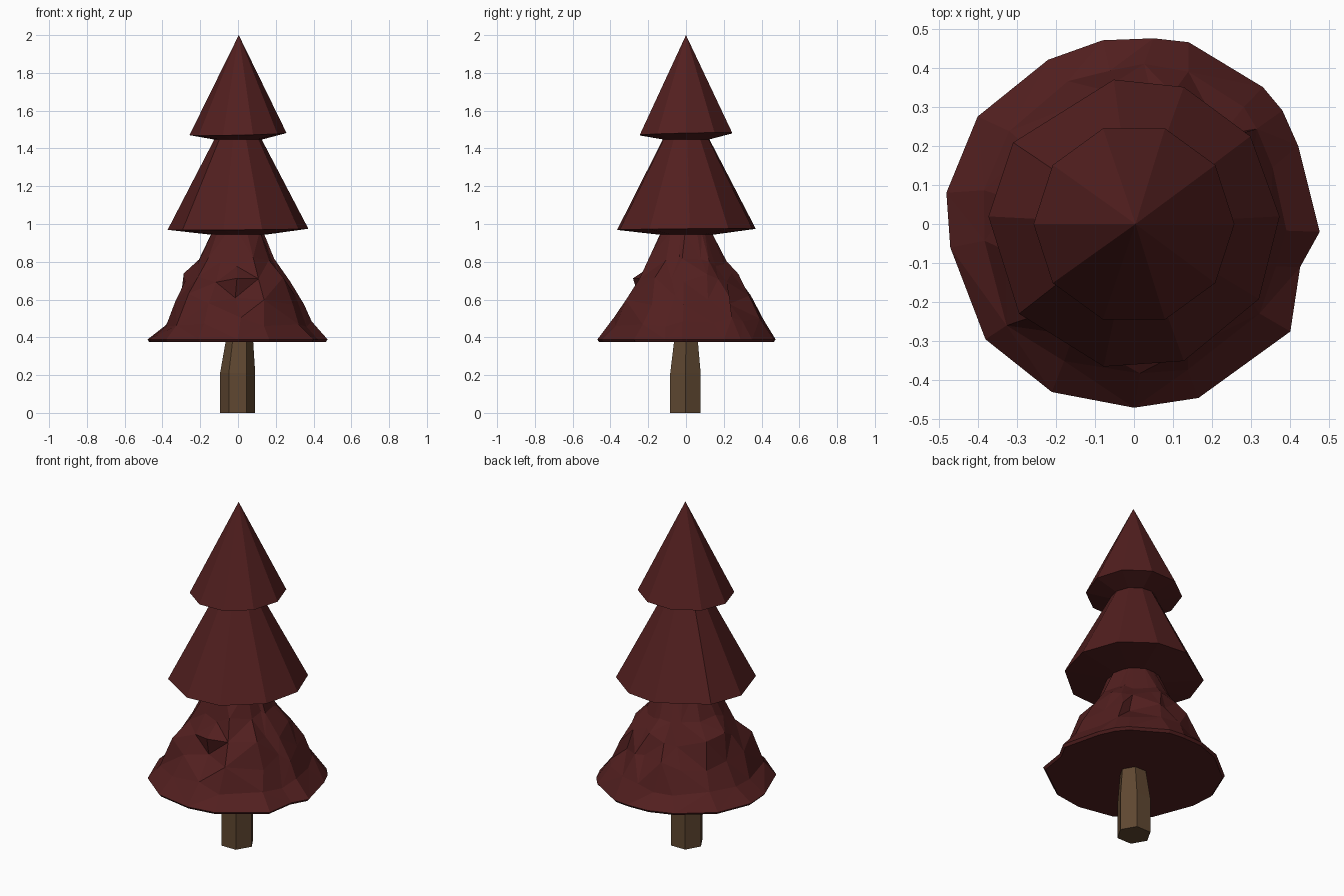
import bpy, bmesh, random
from math import sin, cos, radians, pi

if "Cube" in bpy.data.objects:
    bpy.data.objects.remove(bpy.data.objects["Cube"])

random.seed(7)


def material(name, color):
    m = bpy.data.materials.new(name)
    m.diffuse_color = (*color, 1)
    m.use_nodes = True
    m.node_tree.nodes["Principled BSDF"].inputs["Base Color"].default_value = m.diffuse_color
    return m


leaf_mat = material("foliage_red", (0.085, 0.0137, 0.0137))
bark_mat = material("bark_brown", (0.115, 0.064, 0.031))


def loft(name, rings, mat, tip=None, triangulate=False):
    """Skin equal-length rings from bottom to top, closing with caps or a tip."""
    bm = bmesh.new()
    loops = [[bm.verts.new(p) for p in ring] for ring in rings]
    n = len(loops[0])
    for low, high in zip(loops, loops[1:]):
        for i in range(n):
            j = (i + 1) % n
            bm.faces.new((low[i], low[j], high[j], high[i]))
    bottom = bm.faces.new(loops[0][::-1])
    if tip:
        apex = bm.verts.new(tip)
        for i in range(n):
            bm.faces.new((loops[-1][i], loops[-1][(i + 1) % n], apex))
    else:
        bm.faces.new(loops[-1])
    if triangulate:
        sides = [f for f in bm.faces if len(f.verts) == 4]
        bmesh.ops.triangulate(bm, faces=sides, quad_method='SHORT_EDGE')
    bmesh.ops.recalc_face_normals(bm, faces=bm.faces[:])
    me = bpy.data.meshes.new(name)
    bm.to_mesh(me)
    bm.free()
    me.materials.append(mat)
    ob = bpy.data.objects.new(name, me)
    bpy.context.collection.objects.link(ob)
    return ob


def circle(angles, r, z, cx=0.0, cy=0.0, tilt=0.0):
    return [(cx + r * cos(radians(a)), cy + r * sin(radians(a)),
             z + tilt * cos(radians(a - 45))) for a in angles]


# Trunk: six sides, straight foot and tapered neck
hexa = range(0, 360, 60)
loft("trunk", [circle(hexa, 0.093, 0, -0.002, -0.003),
               circle(hexa, 0.093, 0.21, -0.002, -0.003),
               circle(hexa, 0.072, 0.385, 0.008, 0)], bark_mat)

# Top tier: ten-sided cone with a shallow sloping underside
deca = range(0, 360, 36)
loft("top_tier", [circle(deca, 0.13, 1.448),
                  circle(deca, 0.257, 1.476, tilt=0.008)],
     leaf_mat, tip=(0.004, 0, 2.0))

# Middle tier: slightly uneven ten-sided skirt
uneven = [3, 37, 70, 98, 146, 177, 218, 258, 290, 329]
loft("middle_tier", [circle(uneven, 0.15, 0.944),
                     circle(uneven, 0.373, 0.972, tilt=0.004),
                     circle(uneven, 0.118, 1.462)], leaf_mat)

# Bottom tier: wide ragged skirt with dented, faceted sides
rim = [(0.475, -0.02), (0.42, 0.2), (0.38, 0.29), (0.33, 0.35), (0.14, 0.465),
       (0.05, 0.475), (-0.08, 0.47), (-0.22, 0.42), (-0.40, 0.275),
       (-0.48, 0.08), (-0.47, -0.06), (-0.38, -0.295), (-0.21, -0.43),
       (0, -0.47), (0.165, -0.445), (0.4, -0.275), (0.425, -0.11)]
# scale of the rim, height, roughness
profile = [(0.975, 0.374, 0), (1.0, 0.388, 0), (0.84, 0.48, 0.035),
           (0.69, 0.60, 0.05), (0.56, 0.715, 0.045), (0.43, 0.80, 0.04),
           (0.285, 0.958, 0.005)]
rings = []
for s, z, rough in profile:
    ring = []
    for x, y in rim:
        k = s + random.uniform(-rough, rough)
        a = random.uniform(-1.6, 1.6) * rough
        dz = random.uniform(-0.7, 0.7) * rough
        ring.append((k * (x * cos(a) - y * sin(a)),
                     k * (x * sin(a) + y * cos(a)), z + dz))
    rings.append(ring)
# small pocket in the front
px, py, pz = rings[3][13]
rings[3][13] = (px, py + 0.06, pz)
loft("bottom_tier", rings, leaf_mat, triangulate=True)
